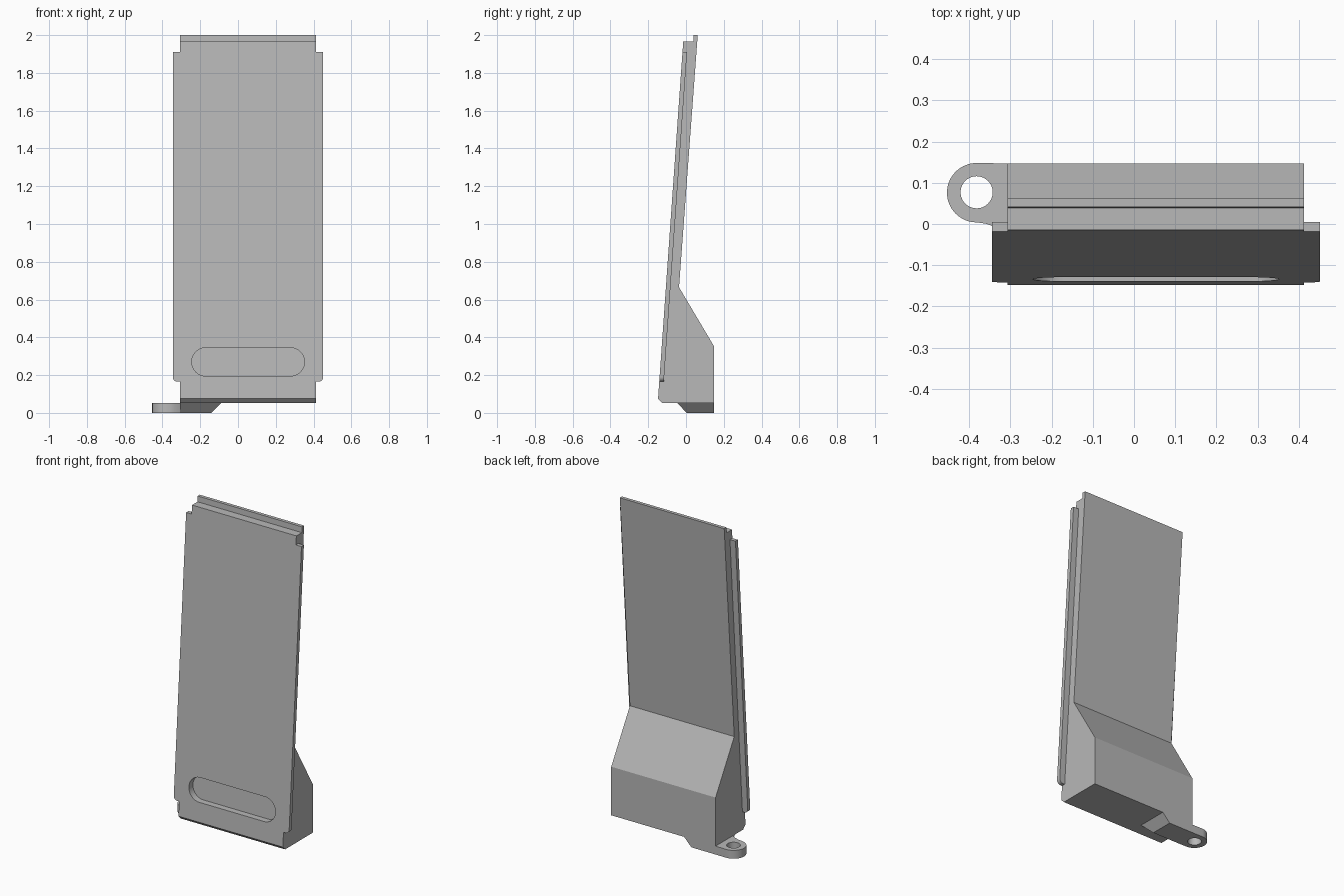
import bpy, bmesh, math
from mathutils import Vector

if "Cube" in bpy.data.objects:
    bpy.data.objects.remove(bpy.data.objects["Cube"], do_unlink=True)

grey = bpy.data.materials.new("light grey")
grey.use_nodes = True
colour = (0.48, 0.48, 0.48, 1)
grey.diffuse_color = colour
grey.node_tree.nodes["Principled BSDF"].inputs["Base Color"].default_value = colour

LEFT, RIGHT = 0.413, -0.307          # body sides
BASE = 0.052                         # underside of the body


def front(z):
    """Depth of the leaning front face at height z."""
    return -0.148 + (z - 0.075) * 0.0705


def loft(name, ring_a, ring_b):
    """Solid between two matching outlines."""
    bm = bmesh.new()
    a = [bm.verts.new(p) for p in ring_a]
    b = [bm.verts.new(p) for p in ring_b]
    bm.faces.new(a)
    bm.faces.new(b)
    for i in range(len(a)):
        j = (i + 1) % len(a)
        bm.faces.new((a[i], a[j], b[j], b[i]))
    bmesh.ops.recalc_face_normals(bm, faces=bm.faces)
    mesh = bpy.data.meshes.new(name)
    bm.to_mesh(mesh)
    bm.free()
    obj = bpy.data.objects.new(name, mesh)
    bpy.context.collection.objects.link(obj)
    mesh.materials.append(grey)
    return obj


def leaning(name, outline, near, far):
    """Extrude an (x, z) outline between two depths behind the front face."""
    return loft(name, [(x, front(z) + near, z) for x, z in outline],
                [(x, front(z) + far, z) for x, z in outline])


def arc(cx, cy, r, start, end, steps=24):
    angles = [math.radians(start + (end - start) * i / steps) for i in range(steps + 1)]
    return [(cx + r * math.cos(t), cy + r * math.sin(t)) for t in angles]


def cut(target, cutter):
    mod = target.modifiers.new("cut", 'BOOLEAN')
    mod.operation = 'DIFFERENCE'
    mod.solver = 'EXACT'
    mod.object = cutter
    cutter.hide_render = True
    bpy.context.view_layer.objects.active = target
    bpy.ops.object.modifier_apply(modifier=mod.name)
    bpy.data.objects.remove(cutter, do_unlink=True)


def smooth(obj):
    bpy.ops.object.select_all(action='DESELECT')
    obj.select_set(True)
    bpy.context.view_layer.objects.active = obj
    bpy.ops.object.shade_smooth_by_angle(angle=math.radians(30))


# Leaning body with a thick wedge at the lower back and a thin top lip
profile = [(-0.125, BASE), (0.147, BASE), (0.147, 0.355), (-0.037, 0.665),
           (0.062, 2), (0.041, 2), (0.039, 1.965), (front(1.965), 1.965),
           (front(0.075), 0.075)]
body = loft("body", [(RIGHT, y, z) for y, z in profile],
            [(LEFT, y, z) for y, z in profile])

# Rounded slot recessed into the front
slot = arc(0.277, 0.27, 0.075, -90, 90) + arc(-0.17, 0.27, 0.075, 90, 270)
cut(body, leaning("slot_cutter", slot, -0.1, 0.04))
smooth(body)

# Thin side flanges, rounded at the lower outer corner
for name, inner, side in (("left_flange", LEFT, 1), ("right_flange", RIGHT, -1)):
    outer = inner + side * 0.038
    corner = [(outer - side * 0.025 + side * dx, z)
              for dx, z in arc(0, 0.19, 0.025, -90, 0, 8)]
    outline = [(inner, 0.165)] + corner + [(outer, 1.91), (inner, 1.91)]
    smooth(leaning(name, outline, 0, 0.024))

# Foot under the body with sloped front and inner end
foot_top = [(RIGHT, -0.045), (-0.09, -0.045), (-0.09, 0.147), (RIGHT, 0.147)]
foot_bottom = [(RIGHT, 0.003), (-0.14, 0.003), (-0.14, 0.147), (RIGHT, 0.147)]
loft("foot", [(x, y, BASE) for x, y in foot_top], [(x, y, 0) for x, y in foot_bottom])

# Round mounting tab with a screw hole
tab_outline = arc(-0.382, 0.076, 0.072, 90, 270, 32) + [
    (-0.36, 0.001), (-0.335, -0.008), (RIGHT, -0.022), (RIGHT, 0.147)]
tab_base = [(x, max(y, 0.003), 0) for x, y in tab_outline]
tab = loft("mounting_tab", tab_base, [(x, y, BASE) for x, y in tab_outline])
hole = arc(-0.382, 0.077, 0.039, 0, 360, 40)[:-1]
cut(tab, loft("hole_cutter", [(x, y, -0.1) for x, y in hole],
              [(x, y, 0.2) for x, y in hole]))
smooth(tab)
